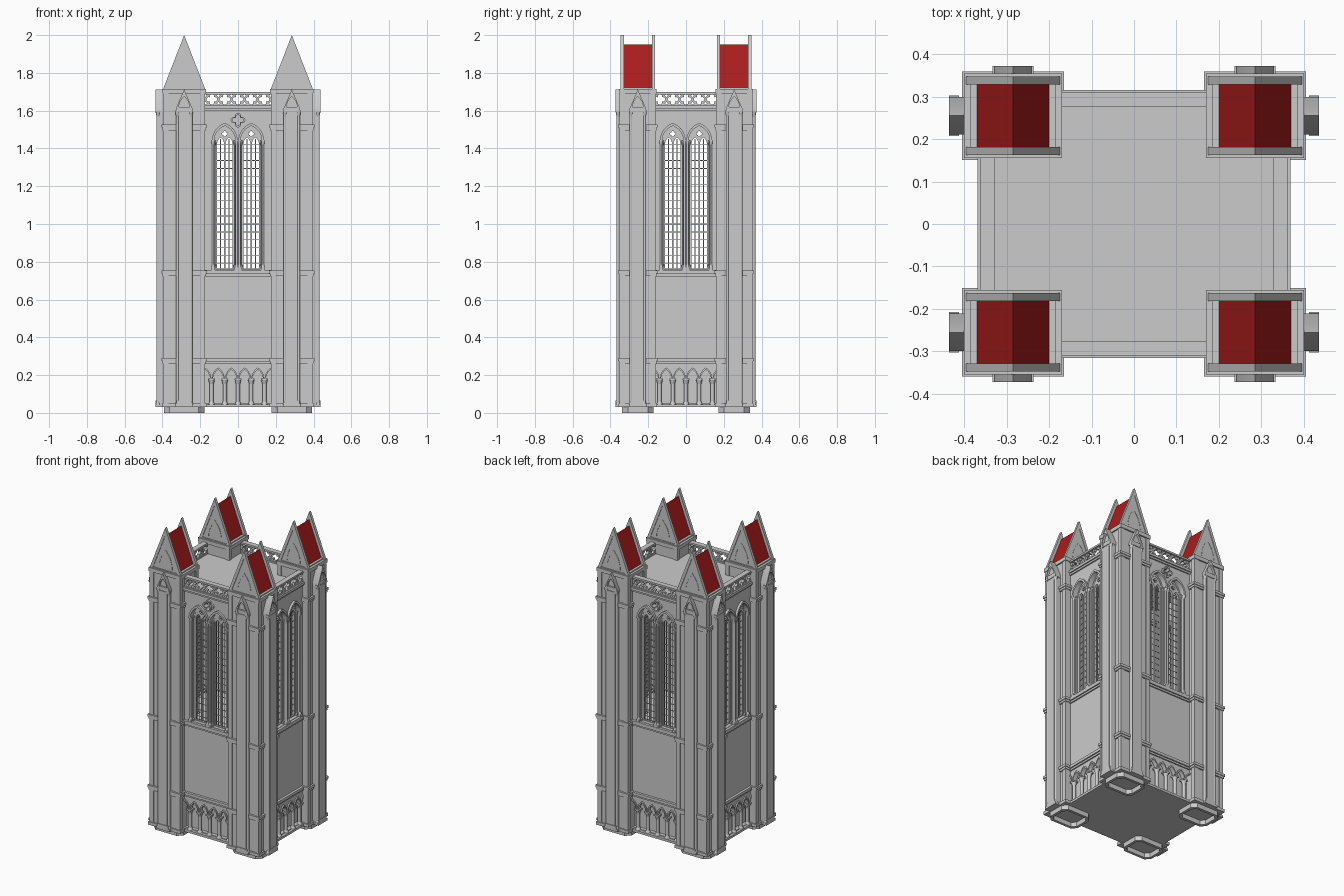
import bpy, bmesh
from math import pi, cos, sin, atan2, sqrt, radians
from mathutils import Matrix

if "Cube" in bpy.data.objects:
    bpy.data.objects.remove(bpy.data.objects["Cube"])

T = lambda x, y, z=0: Matrix.Translation((x, y, z))
RZ = lambda a: Matrix.Rotation(a, 4, 'Z')


# ---------- geometry helpers: each adds to a bmesh ----------
def box(bm, x0, x1, y0, y1, z0, z1):
    m = T((x0 + x1) / 2, (y0 + y1) / 2, (z0 + z1) / 2) @ Matrix.Diagonal((x1 - x0, y1 - y0, z1 - z0, 1))
    bmesh.ops.create_cube(bm, size=1, matrix=m)


def cone(bm, x, y, z0, z1, r0, r1, n=10):
    bmesh.ops.create_cone(bm, cap_ends=True, segments=n, radius1=r0, radius2=r1,
                          depth=z1 - z0, matrix=T(x, y, (z0 + z1) / 2))


def column(bm, x, y, z0, z1, r):
    k = min(0.03, (z1 - z0) * 0.2)
    box(bm, x - 1.6 * r, x + 1.6 * r, y - 1.6 * r, y + 1.6 * r, z0, z0 + k * .5)
    cone(bm, x, y, z0 + k * .5, z0 + k, 1.6 * r, r)
    cone(bm, x, y, z0 + k, z1 - k, r, r)
    cone(bm, x, y, z1 - k, z1 - k * .3, r, 1.6 * r)
    box(bm, x - 1.6 * r, x + 1.6 * r, y - 1.6 * r, y + 1.6 * r, z1 - k * .3, z1)


def plate(bm, loops, a, b, flat=False):
    """Filled outline (inner loops are holes), upright in xz from y=a to b, or flat in xy from z=a to b."""
    cu = bpy.data.curves.new("outline", 'CURVE')
    cu.dimensions, cu.fill_mode, cu.extrude = '2D', 'BOTH', (b - a) / 2
    for lp in loops:
        sp = cu.splines.new('POLY')
        sp.points.add(len(lp) - 1)
        for p, (u, v) in zip(sp.points, lp):
            p.co = (u, v, 0, 1)
        sp.use_cyclic_u = True
    ob = bpy.data.objects.new("outline", cu)
    bpy.context.collection.objects.link(ob)
    me = bpy.data.meshes.new_from_object(ob.evaluated_get(bpy.context.evaluated_depsgraph_get()))
    bpy.data.objects.remove(ob)
    bpy.data.curves.remove(cu)
    m = T(0, 0, (a + b) / 2) if flat else T(0, (a + b) / 2) @ Matrix.Rotation(pi / 2, 4, 'X')
    me.transform(m)
    t = bmesh.new()
    t.from_mesh(me)
    bmesh.ops.remove_doubles(t, verts=t.verts, dist=1e-5)
    bmesh.ops.recalc_face_normals(t, faces=t.faces)
    t.to_mesh(me)
    t.free()
    bm.from_mesh(me)
    bpy.data.meshes.remove(me)


def rect(x0, x1, z0, z1):
    return [(x0, z0), (x1, z0), (x1, z1), (x0, z1)]


def arch(cx, zs, w, h, n=7):
    """Pointed arch, left springing to right springing."""
    R = (w * w + h * h) / (2 * w)
    a = atan2(h, R - w)
    left = [(R - w - R * cos(a * i / n), R * sin(a * i / n)) for i in range(n + 1)]
    return [(cx + u, zs + v) for u, v in left] + [(cx - u, zs + v) for u, v in left[-2::-1]]


def lancet(cx, z0, zs, w, h):
    return arch(cx, zs, w, h) + [(cx + w, z0), (cx - w, z0)]


def foil(cx, cz, r, n=32):
    d, pts = r / 1.75, []
    for i in range(n):
        t = 2 * pi * i / n
        f = (t + pi / 4) % (pi / 2) - pi / 4
        q = d * cos(f) + sqrt((.75 * d) ** 2 - (d * sin(f)) ** 2)
        pts.append((cx + q * cos(t), cz + q * sin(t)))
    return pts


def emit(name, bm, mats, color=None):
    """Make one object holding a copy of bm for each matrix."""
    out, src = bmesh.new(), bpy.data.meshes.new("src")
    bm.to_mesh(src)
    bm.free()
    for m in mats:
        c = src.copy()
        c.transform(m)
        if m.determinant() < 0:
            c.flip_normals()
        out.from_mesh(c)
        bpy.data.meshes.remove(c)
    bpy.data.meshes.remove(src)
    me = bpy.data.meshes.new(name)
    out.to_mesh(me)
    out.free()
    me.shade_smooth()
    me.set_sharp_from_angle(angle=radians(37))
    if color:
        mt = bpy.data.materials.new(name)
        mt.diffuse_color = color
        mt.use_nodes = True
        mt.node_tree.nodes["Principled BSDF"].inputs["Base Color"].default_value = mt.diffuse_color
        me.materials.append(mt)
    bpy.context.collection.objects.link(bpy.data.objects.new(name, me))


# placements: four walls (outward = local -y), four corner towers (mirrored)
FRONT = [RZ(a) @ T(0, -.30) for a in (0, pi)]
WALLS = FRONT + [RZ(a) @ T(0, -.353) for a in (pi / 2, -pi / 2)]
TOWERS = [Matrix.Diagonal((sx, sy, 1, 1)) @ T(.285, -.255) for sx in (1, -1) for sy in (1, -1)]
BUTT = [t @ b for t in TOWERS for b in (T(0, -.113), RZ(pi / 2) @ T(0, -.147))]

# ---------- core: base slab, inner floor, roof deck ----------
bm = bmesh.new(); box(bm, -.35, .35, -.295, .295, .03, .05); emit("base_slab", bm, [Matrix()])
bm = bmesh.new(); box(bm, -.32, .32, -.27, .27, .73, .75); emit("inner_floor", bm, [Matrix()])
bm = bmesh.new(); box(bm, -.34, .34, -.285, .285, 1.6, 1.622); emit("roof_deck", bm, [Matrix()])

# ---------- walls ----------
bm = bmesh.new()
box(bm, -.2, .2, .03, .06, .03, .28)
box(bm, -.2, .2, .0, .05, .26, .74)
emit("lower_wall", bm, WALLS)

for name, mats, extra in (("front_back_wall", FRONT, [foil(0, 1.55, .028)]), ("side_wall", WALLS[2:], [])):
    bm = bmesh.new()
    ext = rect(-.2, .2, .74, 1.62)
    plate(bm, [ext] + [lancet(c, .76, 1.44, .056, .08) for c in (-.07, .07)] + extra, 0, .02)
    plate(bm, [ext] + [lancet(c, .76, 1.44, .047, .068) for c in (-.07, .07)], .02, .05)
    emit(name, bm, mats)

bm = bmesh.new()
plate(bm, [foil(0, 1.55, .039), foil(0, 1.55, .028)], -.012, .004)
emit("quatrefoil_ring", bm, FRONT)

# string courses and sills
bm = bmesh.new()
for z, h in ((.272, .018), (.735, .022), (1.612, .016)):
    box(bm, -.19, .19, -.016, .01, z, z + h)
    box(bm, -.19, .19, -.008, .01, z - .012, z)
box(bm, -.19, .19, -.014, .03, .03, .045)
emit("wall_strings", bm, WALLS)

# windows: tracery, glazing bars, hoods, shafts
bm = bmesh.new()
for c in (-.07, .07):
    lights = [lancet(c + s * .0225, .765, 1.425, .018, .033) for s in (-1, 1)]
    plate(bm, [lancet(c, .755, 1.44, .0475, .068)] + lights + [foil(c, 1.478, .015)], .022, .036)
emit("window_tracery", bm, WALLS)
bm = bmesh.new()
for c in (-.07, .07):
    for s in (-1, 1):
        u = c + s * .0225
        box(bm, u - .0015, u + .0015, .029, .032, .765, 1.45)
    for i in range(16):
        z = .79 + i * .042
        box(bm, c - .043, c + .043, .029, .032, z - .0018, z + .0018)
emit("glazing_bars", bm, WALLS)
bm = bmesh.new()
for c in (-.07, .07):
    plate(bm, [arch(c, 1.44, .068, .095) + arch(c, 1.44, .056, .08)[::-1]], -.014, .004)
    for s in (-1, 1):
        column(bm, c + s * .062, -.004, .757, 1.445, .006)
        column(bm, c + s * .052, .012, .757, 1.445, .004)
emit("window_hoods", bm, WALLS)

# ground arcade
bm = bmesh.new()
line = [(-.21, .27)]
for i in range(6):
    line += arch(-.175 + i * .07, .18, .028, .05)
plate(bm, [line + [(.21, .27)]], 0, .02)
for i in range(6):
    c = -.175 + i * .07
    plate(bm, [arch(c, .18, .034, .06, 6) + arch(c, .18, .027, .049, 6)[::-1]], -.008, .004)
for i in range(5):
    column(bm, -.14 + i * .07, .006, .03, .182, .011)
emit("ground_arcade", bm, WALLS)

# pierced parapet
bm = bmesh.new()
holes = [foil(i * .069, 1.66, .028) for i in range(-2, 3)]
for i in range(-2, 4):
    for z in (1.64, 1.68):
        u = (i - .5) * .069
        holes.append([(u - .008, z), (u, z - .008), (u + .008, z), (u, z + .008)])
plate(bm, [rect(-.19, .19, 1.62, 1.695)] + holes, .0, .016)
box(bm, -.19, .19, -.01, .024, 1.686, 1.698)
box(bm, -.19, .19, -.006, .02, 1.62, 1.631)
emit("parapet", bm, WALLS)

# ---------- corner towers ----------
bm = bmesh.new()
box(bm, -.106, .106, -.091, .091, .03, 1.7)
for sx in (-1, 1):
    for sy in (-1, 1):
        x, y = sx * .097, sy * .082
        box(bm, x - .014, x + .014, y - .014, y + .014, .03, 1.7)
box(bm, -.115, .115, -.1, .1, 1.69, 1.715)
emit("tower_body", bm, TOWERS)

bm = bmesh.new()
for z in (.275, .738, 1.51):
    box(bm, -.12, .12, -.104, .104, z, z + .016)
    box(bm, -.115, .115, -.1, .1, z - .014, z)
box(bm, -.117, .117, -.102, .102, .03, .05)
emit("tower_strings", bm, TOWERS)


def octagon(x, y, c):
    return [(-x, -y + c), (-x + c, -y), (x - c, -y), (x, -y + c),
            (x, y - c), (x - c, y), (-x + c, y), (-x, y - c)]


bm = bmesh.new()
plate(bm, [octagon(.107, .083, .03), octagon(.09, .066, .024)], 0, .032, True)
emit("tower_feet", bm, TOWERS)

# buttresses: shaft, colonnettes, gabled head with blind arch
bm = bmesh.new()
box(bm, -.03, .03, .0, .07, .03, 1.62)
box(bm, -.042, .042, .012, .07, .03, 1.6)
box(bm, -.04, .04, -.004, .07, .03, .065)
for s in (-1, 1):
    column(bm, s * .036, .008, .03, 1.6, .0075)
head = [(-.044, 1.59), (.044, 1.59), (.044, 1.61), (0, 1.712), (-.044, 1.61)]
plate(bm, [head], .01, .07)
plate(bm, [head, lancet(0, 1.595, 1.615, .028, .06)], -.004, .012)
emit("buttresses", bm, BUTT)

# gables with raking mouldings
bm = bmesh.new()
tri = [(-.115, 1.705), (.115, 1.705), (0, 2.0)]
inner = [(-.088, 1.722), (.088, 1.722), (0, 1.95)]
for y, s in ((-.083, -1), (.083, 1)):
    plate(bm, [[(-.108, 1.71), (.108, 1.71), (0, 1.985)]], y - .005, y + .005)
    plate(bm, [tri, inner], y - .009, y + .009)
    plate(bm, [arch(0, 1.735, .05, .12) + arch(0, 1.735, .044, .108)[::-1]], y - .007, y + .007)
box(bm, -.1, .1, -.08, .08, 1.705, 1.722)
emit("gables", bm, TOWERS)

# red roofs
bm = bmesh.new()
plate(bm, [[(-.087, 1.716), (.087, 1.716), (0, 1.95)]], -.078, .078)
emit("red_roofs", bm, TOWERS, (.4, .012, .012, 1))
